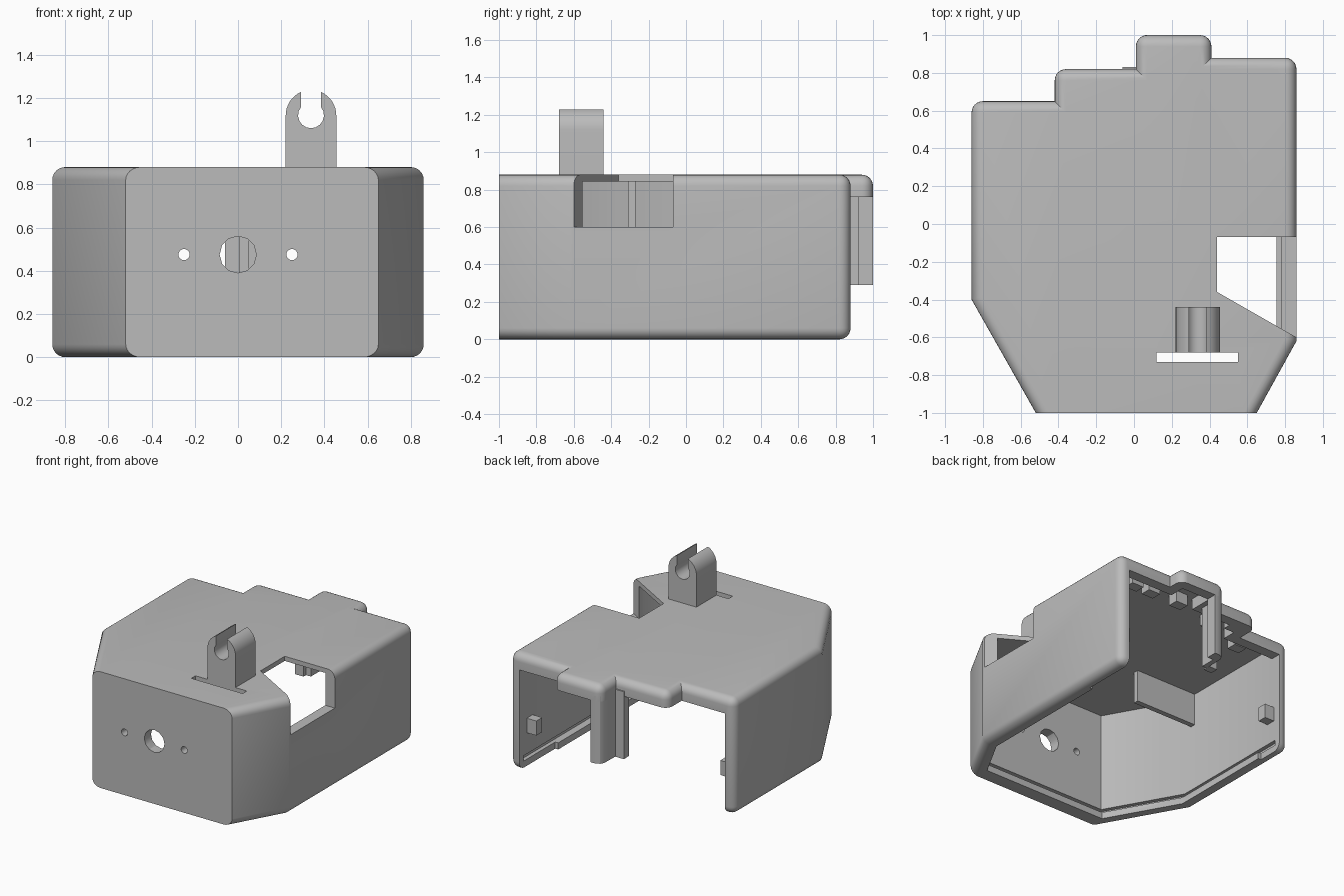
import bpy, bmesh, math
from mathutils import Vector

if "Cube" in bpy.data.objects:
    bpy.data.objects.remove(bpy.data.objects["Cube"])

# One plain plastic colour
grey = bpy.data.materials.new("grey plastic")
grey.use_nodes = True
GREY = (0.5, 0.5, 0.5, 1)
grey.diffuse_color = GREY
grey.node_tree.nodes["Principled BSDF"].inputs["Base Color"].default_value = GREY

OUTLINE = [(-.52, -1), (.65, -1), (.86, -.62), (.86, .88), (.41, .88), (.41, 1),
           (.01, 1), (.01, .82), (-.42, .82), (-.42, .65), (-.86, .65), (-.86, -.4)]
ROUND_CORNERS = [3, 5, 6, 8, 10]
TOP, CEILING, WALL, FILLET = .88, .845, .08, .075


def prism(name, points, low, high, axis="z"):
    """Extrude a flat outline along z, or an x-z outline along y."""
    bm = bmesh.new()
    def place(p, d):
        return (p[0], p[1], d) if axis == "z" else (p[0], d, p[1])
    base = bm.faces.new([bm.verts.new(place(p, low)) for p in points])
    grown = bmesh.ops.extrude_face_region(bm, geom=[base])["geom"]
    step = Vector(place((0, 0), high - low))
    bmesh.ops.translate(bm, vec=step, verts=[v for v in grown if isinstance(v, bmesh.types.BMVert)])
    bmesh.ops.recalc_face_normals(bm, faces=bm.faces)
    mesh = bpy.data.meshes.new(name)
    bm.to_mesh(mesh)
    bm.free()
    obj = bpy.data.objects.new(name, mesh)
    mesh.materials.append(grey)
    bpy.context.collection.objects.link(obj)
    return obj


def box(name, x0, x1, y0, y1, z0, z1):
    return prism(name, [(x0, y0), (x1, y0), (x1, y1), (x0, y1)], z0, z1)


def disc(x, z, r, sides):
    return [(x + r * math.cos(math.tau * i / sides), z + r * math.sin(math.tau * i / sides))
            for i in range(sides)]


def inset(points, d):
    """Move every side of a counterclockwise outline inward by d."""
    result = []
    for i, p in enumerate(points):
        a, b, c = Vector(points[i - 1]), Vector(p), Vector(points[(i + 1) % len(points)])
        u, v = (b - a).normalized(), (c - b).normalized()
        n, m = Vector((-u.y, u.x)), Vector((-v.y, v.x))
        result.append(tuple(b + (n + m) * d / (1 + n.dot(m))))
    return result


def cut(target, cutter):
    cutter.hide_render = True
    mod = target.modifiers.new("cut", "BOOLEAN")
    mod.object, mod.solver = cutter, "EXACT"
    bpy.context.view_layer.objects.active = target
    bpy.ops.object.modifier_apply(modifier=mod.name)
    bpy.data.objects.remove(cutter)


# Housing block, rounded everywhere except at the flat front
housing = prism("housing", OUTLINE, 0, TOP)
bm = bmesh.new()
bm.from_mesh(housing.data)
corners = [Vector(OUTLINE[i]) for i in ROUND_CORNERS]
edges = []
for e in bm.edges:
    a, b = (v.co for v in e.verts)
    if abs(a.z - b.z) < .01:
        if max(a.y, b.y) > -.99:
            edges.append(e)
    elif any((a.xy - c).length < .01 for c in corners):
        edges.append(e)
bmesh.ops.bevel(bm, geom=edges, offset=FILLET, segments=6, profile=.5,
                affect="EDGES", clamp_overlap=True)
bm.to_mesh(housing.data)
bm.free()

# Hollow inside with a cover groove and lip along the bottom
cut(housing, prism("cavity", inset(OUTLINE, WALL), .05, CEILING))
cut(housing, prism("cover_groove", inset(OUTLINE, .05), .05, .09))
cut(housing, prism("bottom_opening", inset(OUTLINE, .105), -.1, .06))

# Open back, side window and clip slot
cut(housing, box("back_opening", -.78, .78, .45, 1.1, -.1, .76))
cut(housing, prism("window", [(.44, -.36), (.44, -.07), (1, -.07), (1, -.68)], .6, 1))
cut(housing, box("slot", .12, .55, -.73, -.68, .7, 1))

# Front holes
for x, r, sides in ((0, .085, 12), (-.25, .026, 16), (.25, .026, 16)):
    cut(housing, prism("hole", disc(x, .475, r, sides), -1.1, -.8, "y"))

# Spring clip: arch outside, open ring inside
cx, cz, outer, inner, gap = .338, 1.12, .117, .06, .046
start = math.acos(gap / outer)
arc = lambda r, a, b, n: [(cx + r * math.cos(a + (b - a) * i / n),
                           cz + r * math.sin(a + (b - a) * i / n)) for i in range(n + 1)]
mouth = math.acos(gap / inner)
profile = [(cx - outer, TOP - .02), (cx + outer, TOP - .02)]
profile += arc(outer, 0, start, 8)
profile += arc(inner, mouth, -math.pi - mouth, 12)
profile += arc(outer, math.pi - start, math.pi, 8)
clip = prism("clip", profile, -.68, -.44, "y")

# Back pillar and guide post
pillar = prism("back_pillar", [(.01, .8), (.05, .8), (.05, .92), (.1, .92), (.1, 1), (.06, 1),
                               (.03, .985), (.015, .96)], .29, .8)
post = box("guide_post", -.06, .01, .77, .83, .29, .8)

# Latch tabs on the side walls
for name, x0, x1, y in (("left_tab", .7, .79, .72), ("right_tab", -.79, -.7, .52)):
    box(name, x0, x1, y, y + .07, .25, .36)

# Ceiling blocks along the back, and the inner divider
for x, y in ((.6, .68), (.45, .68), (.2, .68), (-.15, .6), (-.3, .68), (-.5, .48), (.65, .4)):
    box("ceiling_block", x - .05, x + .05, y, y + .08, .76, CEILING + .01)
box("divider", -.79, -.26, -.31, -.27, .6, CEILING + .01)

# Smooth rounded parts, keep hard edges
bpy.ops.object.select_all(action="DESELECT")
for obj in (housing, clip, pillar):
    obj.select_set(True)
bpy.context.view_layer.objects.active = housing
bpy.ops.object.shade_smooth_by_angle(angle=math.radians(30))
